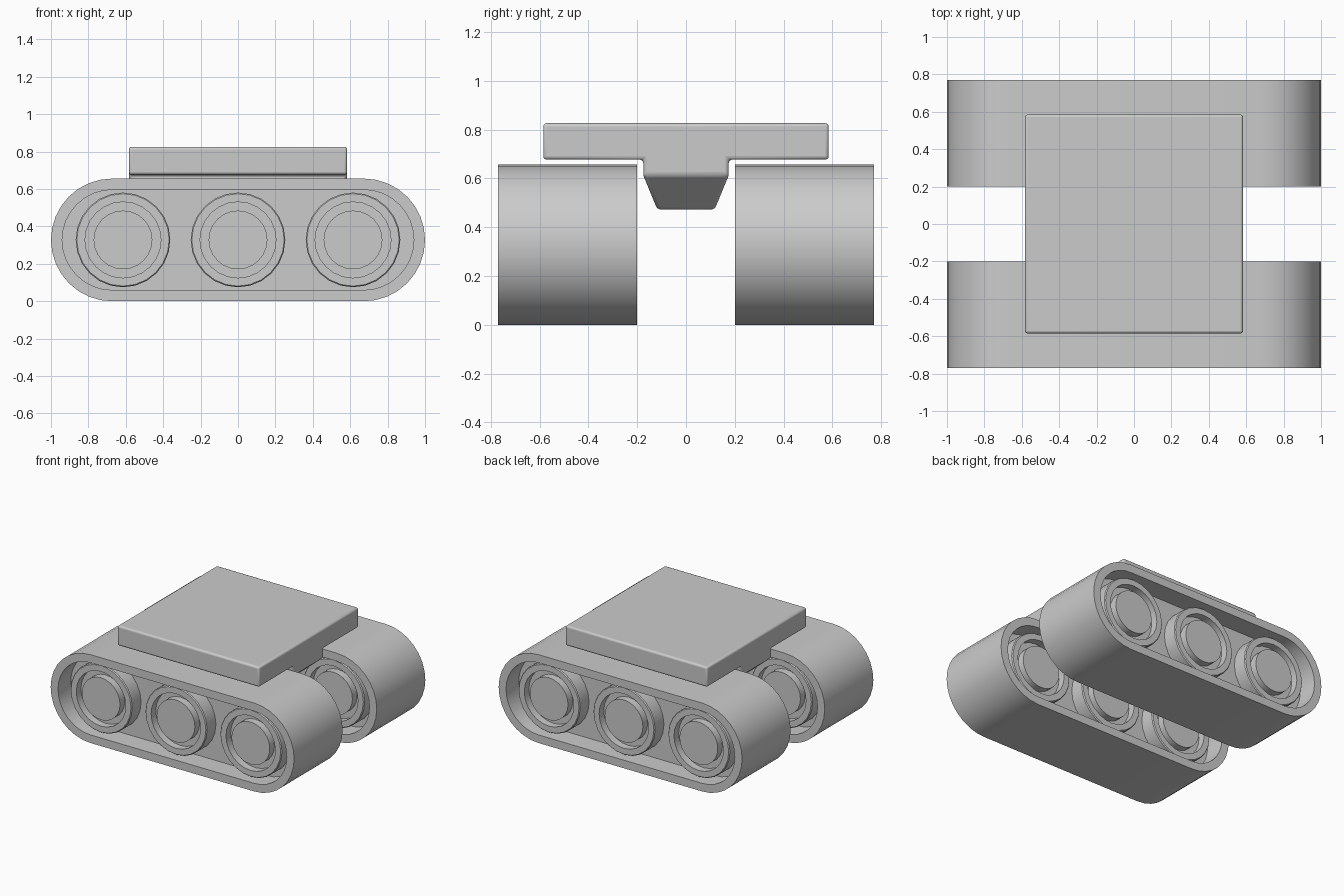
import bpy, bmesh, math

if "Cube" in bpy.data.objects:
    bpy.data.objects.remove(bpy.data.objects["Cube"])

TRACK_Y, AXLE_Z = 0.485, 0.328


def finish(bm, name, angle=30):
    bmesh.ops.remove_doubles(bm, verts=bm.verts, dist=1e-5)
    bmesh.ops.recalc_face_normals(bm, faces=bm.faces)
    mesh = bpy.data.meshes.new(name)
    bm.to_mesh(mesh)
    bm.free()
    obj = bpy.data.objects.new(name, mesh)
    bpy.context.collection.objects.link(obj)
    bpy.ops.object.select_all(action='DESELECT')
    obj.select_set(True)
    bpy.context.view_layer.objects.active = obj
    bpy.ops.object.shade_smooth_by_angle(angle=math.radians(angle))
    return obj


def stadium(radius, half, steps):
    pts = []
    for side in (0, 1):
        for i in range(steps + 1):
            a = -math.pi / 2 + math.pi * (side + i / steps)
            pts.append((radius * math.cos(a) + (half if side == 0 else -half),
                        radius * math.sin(a)))
    return pts


def loft(name, profile, half, steps, location):
    """Skin stadium rings along y; profile is (radius, y offset), mirrored in y."""
    rings = [(r, -o) for r, o in profile] + [(r, o) for r, o in reversed(profile)]
    bm = bmesh.new()
    loops = [[bm.verts.new((x, o, z)) for x, z in stadium(r, half, steps)]
             for r, o in rings]
    n = len(loops[0])
    for a, b in zip(loops, loops[1:]):
        for i in range(n):
            j = (i + 1) % n
            bm.faces.new((a[i], a[j], b[j], b[i]))
    bm.faces.new(loops[0])
    bm.faces.new(loops[-1])
    obj = finish(bm, name)
    obj.location = location
    return obj


# Tracks with recessed side panels, three wheels on each
for label, s in (("front", -1), ("back", 1)):
    loft(f"{label}_track", [(0.268, 0.135), (0.268, 0.285), (0.328, 0.285)],
         0.672, 16, (0, s * TRACK_Y, AXLE_Z))
    for i, x in enumerate((-0.615, 0, 0.615)):
        loft(f"{label}_wheel_{i + 1}",
             [(0.157, 0.245), (0.157, 0.19), (0.203, 0.19), (0.203, 0.245),
              (0.247, 0.245), (0.253, 0.238)],
             0, 12, (x, s * TRACK_Y, AXLE_Z))

# Deck: T-shaped profile extruded along x, with a tapered keel below the stem
half = [(0.175, 0.612), (0.175, 0.677), (0.585, 0.677), (0.585, 0.826)]
outline = half + [(-y, z) for y, z in reversed(half)]
bm = bmesh.new()
ends = [[bm.verts.new((x, y, z)) for y, z in outline] for x in (-0.583, 0.583)]
for end in ends:
    bm.faces.new(end)
n = len(outline)
for i in range(n):
    j = (i + 1) % n
    face = bm.faces.new((ends[0][i], ends[0][j], ends[1][j], ends[1][i]))
    if i == n - 1:
        keel = face
for v in bmesh.ops.extrude_discrete_faces(bm, faces=[keel])["faces"][0].verts:
    v.co.x *= 0.72
    v.co.y *= 0.67
    v.co.z = 0.472
deck = finish(bm, "deck")
bevel = deck.modifiers.new("soft_edges", 'BEVEL')
bevel.width = 0.014
bevel.segments = 3
bevel.limit_method = 'ANGLE'
